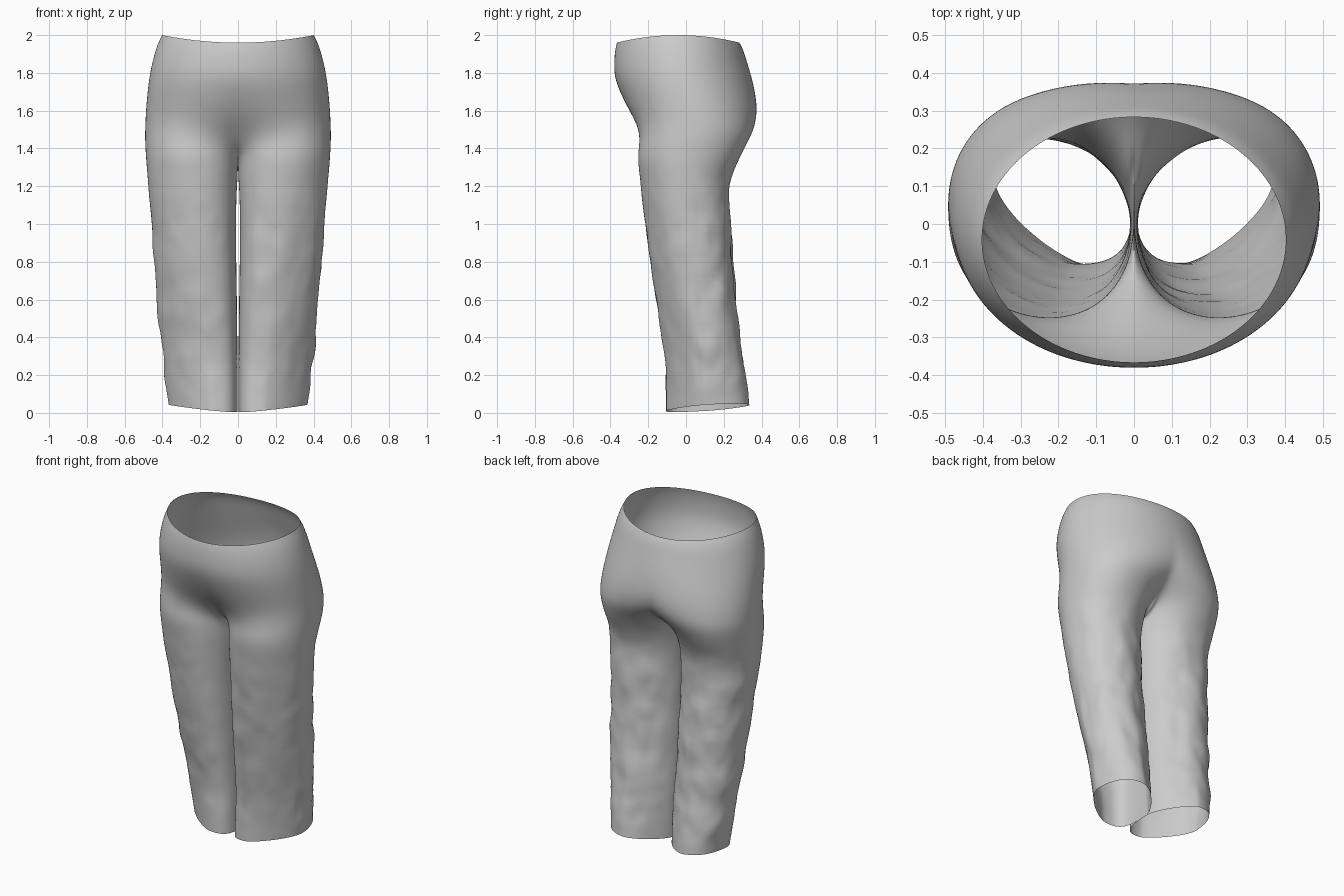
import bpy, bmesh
from math import sin, cos, pi, radians

if "Cube" in bpy.data.objects:
    bpy.data.objects.remove(bpy.data.objects["Cube"])

N, M = 40, 8            # points round the outside, points on the inner thigh
TURN = radians(65)      # how far the outside wraps onto the inner leg


def power(v, p):
    return abs(v) ** p * (1 if v >= 0 else -1)


def leg_ring(z, inner, outer, front, back, skew, sag=0.0, chamfer=0.0, hem=False):
    """Closed leg section; skew leans it, chamfer cuts outer front and inner back."""
    cx, cy, ry = (inner + outer) / 2, (front + back) / 2, (back - front) / 2
    rx, pts = (outer - inner) / 2, []
    for i in range(N + M):
        if i <= N:
            t, s = -TURN + (pi + 2 * TURN) * i / N, 0
        else:
            s = (i - N) / M
            t = pi + TURN + (pi - 2 * TURN) * s
        p = 0.94
        if sin(t) * cos(t) > 0:
            p += chamfer
        elif cos(t) > 0:
            p -= chamfer * 0.3
        dx, dy = rx * power(sin(t), p), -ry * power(cos(t), p)
        # lean, kept inside the width of the leg
        dx += skew * dy * (1.0 if dy < 0 else 0.35) * abs(cos(t))
        x, zz = max(inner, cx + dx), z - sag * sin(pi * s)
        if hem:
            zz = 0.05 * (cy + dy + 0.1) + 0.09 * x
        pts.append((x, cy + dy, zz))
    return pts


def torso_ring(z, half, front, back, p, split=0.0, rim=0.0):
    """Half section, front centre to back centre; split blends it into a leg."""
    cy, ry, pts = (front + back) / 2, (back - front) / 2, []
    leg = leg_ring(z, 0.0, half, front, back, 0.03)
    for i in range(N + 1):
        t = pi * i / N
        q = p if cos(t) > 0 else 1.0        # squarer front, round back
        x, y = half * power(sin(t), q), cy - ry * power(cos(t), q)
        x += (leg[i][0] - x) * split
        y += (leg[i][1] - y) * split
        pts.append((x if 0 < i < N else 0.0, y, z + rim * sin(t) ** 2))
    return pts


# Seat and hips: z, half width, front, back, front squareness, split, rim rise
torso = [torso_ring(*row) for row in [
    (1.960, 0.402, -0.366, 0.283, 1.00, 0.00, 0.04),
    (1.925, 0.428, -0.375, 0.303, 1.00, 0.00, 0.025),
    (1.860, 0.453, -0.381, 0.322, 0.98, 0.00),
    (1.780, 0.469, -0.380, 0.347, 0.97, 0.00),
    (1.700, 0.479, -0.356, 0.371, 0.95, 0.03),
    (1.620, 0.486, -0.324, 0.390, 0.92, 0.08),
    (1.550, 0.490, -0.294, 0.394, 0.88, 0.17),
    (1.490, 0.492, -0.275, 0.384, 0.83, 0.34)]]

# Crotch seam: outer section closed by a sagging line on the centre plane
crotch = torso_ring(1.43, 0.492, -0.265, 0.348, 0.80, 0.6)
y0, y1 = crotch[0][1], crotch[N][1]
for j in range(1, M):
    s = j / M
    crotch.append((0, y1 + (y0 - y1) * s, 1.43 - 0.12 * sin(pi * s)))

# Legs: z, inner x, outer x, front, back, lean, inner sag, corner chamfer
legs = [leg_ring(*row) for row in [
    (1.36, 0.001, 0.488, -0.257, 0.290, 0.03, 0.08),
    (1.28, 0.002, 0.482, -0.248, 0.250, 0.05, 0.04, 0.03),
    (1.20, 0.006, 0.474, -0.238, 0.226, 0.07, 0.01, 0.06),
    (1.08, 0.010, 0.466, -0.225, 0.228, 0.09, 0, 0.10),
    (0.95, 0.011, 0.457, -0.211, 0.237, 0.12, 0, 0.14),
    (0.80, 0.009, 0.444, -0.191, 0.250, 0.15, 0, 0.19),
    (0.65, 0.007, 0.433, -0.168, 0.258, 0.18, 0, 0.24),
    (0.50, 0.005, 0.421, -0.142, 0.272, 0.20, 0, 0.29),
    (0.36, 0.003, 0.407, -0.119, 0.291, 0.22, 0, 0.34),
    (0.24, 0.002, 0.395, -0.107, 0.311, 0.24, 0, 0.38),
    (0.12, 0.002, 0.380, -0.106, 0.326, 0.25, 0, 0.42)]]
legs.append(leg_ring(0.03, 0.002, 0.369, -0.106, 0.336, 0.25, 0, 0.45, True))

# Loft the half garment
bm = bmesh.new()
rings = [[bm.verts.new(p) for p in r] for r in torso + [crotch] + legs]
for a, b in zip(rings, rings[1:]):
    closed = len(a) == len(b) == N + M
    for i in range(N + M if closed else N):
        k = (i + 1) % (N + M)
        bm.faces.new((a[i], b[i], b[k], a[k]))
mesh = bpy.data.meshes.new("trousers")
bm.to_mesh(mesh)
bm.free()
trousers = bpy.data.objects.new("trousers", mesh)
bpy.context.collection.objects.link(trousers)

# Creases fade in down the legs, strongest at the back, none on the inner seam
group = trousers.vertex_groups.new(name="creases")
for v in mesh.vertices:
    x, y, z = v.co
    w = min(1, max(0, (1.35 - z) / 0.4)) * min(1, max(0.3, z / 0.2))
    w *= min(1, x / 0.1) * (1.0 if y > 0.05 else 0.5)
    group.add([v.index], w, 'REPLACE')

# Mirror, smooth and crease
mirror = trousers.modifiers.new("mirror", 'MIRROR')
mirror.merge_threshold = 0.0005
smooth = trousers.modifiers.new("smooth", 'SUBSURF')
smooth.levels = smooth.render_levels = 2
cloth = bpy.data.textures.new("cloth_creases", 'CLOUDS')
cloth.noise_scale = 0.16
cloth.noise_depth = 1
crease = trousers.modifiers.new("creases", 'DISPLACE')
crease.texture = cloth
crease.vertex_group = group.name
crease.strength = 0.03
crease.mid_level = 0.5

for p in mesh.polygons:
    p.use_smooth = True
